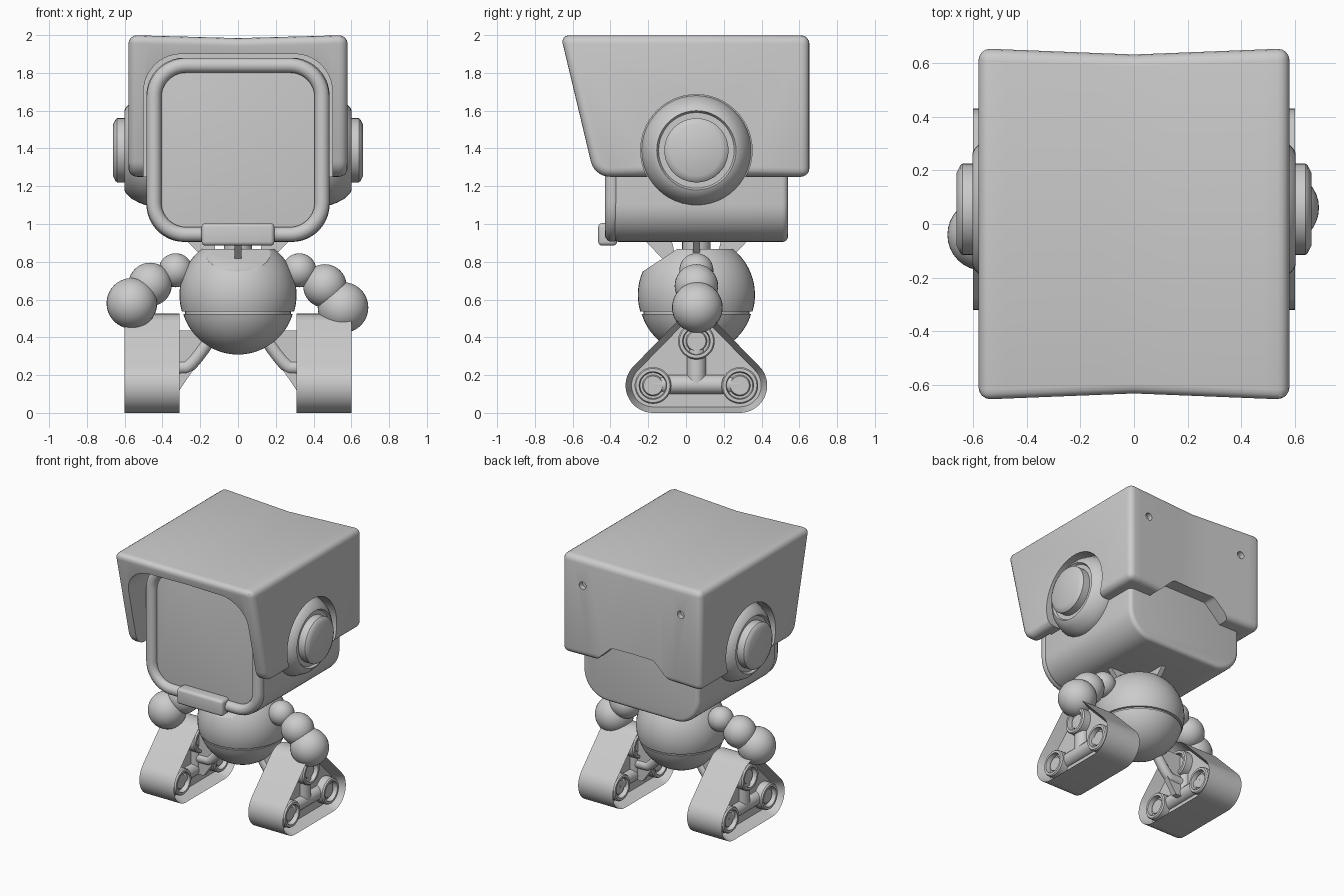
import bpy, bmesh, math
from mathutils import Matrix, Vector
from mathutils.geometry import convex_hull_2d

cube = bpy.data.objects.get("Cube")
if cube:
    bpy.data.objects.remove(cube)

grey = bpy.data.materials.new("plain_grey")
grey.use_nodes = True
grey.diffuse_color = (0.6, 0.6, 0.6, 1)
grey.node_tree.nodes["Principled BSDF"].inputs["Base Color"].default_value = (0.6, 0.6, 0.6, 1)

MID = 0.055  # depth of the body's centre line


def finish(obj):
    """Bake modifiers or curve, add the material and smooth with sharp edges kept."""
    dg = bpy.context.evaluated_depsgraph_get()
    dg.update()
    mesh = bpy.data.meshes.new_from_object(obj.evaluated_get(dg))
    name = obj.name
    bpy.data.objects.remove(obj)
    mesh.materials.clear()
    mesh.materials.append(grey)
    for p in mesh.polygons:
        p.use_smooth = True
    mesh.set_sharp_from_angle(angle=math.radians(32))
    new = bpy.data.objects.new(name, mesh)
    bpy.context.collection.objects.link(new)
    return new


def to_object(name, bm, bevel=0, cutters=()):
    bmesh.ops.recalc_face_normals(bm, faces=bm.faces)
    mesh = bpy.data.meshes.new(name)
    bm.to_mesh(mesh)
    bm.free()
    obj = bpy.data.objects.new(name, mesh)
    bpy.context.collection.objects.link(obj)
    if bevel:
        m = obj.modifiers.new("bevel", 'BEVEL')
        m.width, m.segments, m.angle_limit = bevel, 4, math.radians(40)
        m.use_clamp_overlap = False
    for c in cutters:
        m = obj.modifiers.new("cut", 'BOOLEAN')
        m.operation, m.object, m.solver = 'DIFFERENCE', c, 'EXACT'
    return finish(obj)


def hull(circles, n=40):
    """Outline around a set of (a, b, radius) circles."""
    pts = [Vector((a + r * math.cos(2 * math.pi * i / n), b + r * math.sin(2 * math.pi * i / n)))
           for a, b, r in circles for i in range(n)]
    return [pts[i] for i in convex_hull_2d(pts)]


def prism(pts, axis, lo, hi):
    bm = bmesh.new()
    place = (lambda a, b, t: (t, a, b)) if axis == 'x' else (lambda a, b, t: (a, t, b))
    rings = [[bm.verts.new(place(a, b, t)) for a, b in pts] for t in (lo, hi)]
    for ring in rings:
        bm.faces.new(ring)
    for i in range(len(pts)):
        j = (i + 1) % len(pts)
        bm.faces.new((rings[0][i], rings[0][j], rings[1][j], rings[1][i]))
    bmesh.ops.recalc_face_normals(bm, faces=bm.faces)
    return bm


def lathe(profile, matrix):
    """Spin (radius, height) points around z, then place."""
    bm = bmesh.new()
    vs = [bm.verts.new((r, 0, z)) for r, z in profile]
    es = [bm.edges.new(p) for p in zip(vs, vs[1:])]
    bmesh.ops.spin(bm, geom=vs + es, cent=(0, 0, 0), axis=(0, 0, 1), angle=2 * math.pi, steps=48)
    bmesh.ops.remove_doubles(bm, verts=bm.verts, dist=0.0005)
    bm.transform(matrix)
    return bm


def tube(name, points, radius, cyclic=False):
    cu = bpy.data.curves.new(name, 'CURVE')
    cu.dimensions = '3D'
    cu.bevel_depth, cu.bevel_resolution, cu.use_fill_caps = radius, 5, True
    sp = cu.splines.new('POLY')
    sp.points.add(len(points) - 1)
    for p, co in zip(sp.points, points):
        p.co = (*co, 1)
    sp.use_cyclic_u = cyclic
    obj = bpy.data.objects.new(name, cu)
    bpy.context.collection.objects.link(obj)
    return finish(obj)


def ball(name, co, r):
    bm = bmesh.new()
    bmesh.ops.create_uvsphere(bm, u_segments=32, v_segments=20, radius=r,
                              matrix=Matrix.Translation(co))
    return to_object(name, bm)


def sideways(s, x, y, z):
    return Matrix.Translation((s * x, y, z)) @ Matrix.Rotation(s * math.pi / 2, 4, 'Y')


# Head block, screen frame and clasp
outline = [(sx * 0.285, z, 0.2) for sx in (-1, 1) for z in (1.105, 1.68)]
to_object("head", prism(hull(outline), 'y', -0.385, 0.54), bevel=0.03)
path = [(sx * 0.275, z, 0.17) for sx in (-1, 1) for z in (1.115, 1.67)]
tube("screen_frame", [(x, -0.39, z) for x, z in hull(path)], 0.04, True)
clasp = bmesh.new()
bmesh.ops.create_cube(clasp, size=1, matrix=Matrix.Translation((0, -0.415, 0.945))
                      @ Matrix.Diagonal((0.385, 0.1, 0.12, 1)))
to_object("frame_clasp", clasp, bevel=0.022)

# Helmet shell with cut-outs for screen, ears, back notch and screw holes
cutters = []
opening = hull([(sx * 0.3, 1.7, 0.2) for sx in (-1, 1)] + [(sx * 0.5, 0.8, 0.001) for sx in (-1, 1)])
cutters.append(to_object("cut_opening", prism(opening, 'y', -1, -0.3)))
notch = hull([(sx * 0.16, 1.33, 0.045) for sx in (-1, 1)] + [(sx * 0.36, 1.15, 0.04) for sx in (-1, 1)])
cutters.append(to_object("cut_notch", prism(notch, 'y', 0.53, 1)))
for s in (-1, 1):
    lo, hi = sorted((s * 0.48, s * 0.8))
    cutters.append(to_object("cut_ear", prism(hull([(MID, 1.39, 0.295)], 64), 'x', lo, hi)))
    cutters.append(to_object("cut_screw", prism(hull([(s * 0.41, 1.79, 0.028)], 20), 'y', 0.61, 1)))

arc = [(-0.403 + 0.105 * math.cos(a), 1.355 + 0.105 * math.sin(a))
       for a in (math.radians(193 + 77 * i / 7) for i in range(8))]
shell = prism([(-0.665, 2.0)] + arc + [(0.655, 1.25), (0.655, 2.0)], 'x', -0.58, 0.58)
for i in range(-4, 5):
    bmesh.ops.bisect_plane(shell, geom=shell.verts[:] + shell.edges[:] + shell.faces[:],
                           plane_co=(i * 0.12, 0, 0), plane_no=(1, 0, 0))
for v in shell.verts:  # faces dip slightly towards the middle
    dip = 1 - abs(v.co.x) / 0.58
    v.co.y *= 1 - 0.035 * dip
    if v.co.z > 1.9:
        v.co.z -= 0.016 * dip
to_object("helmet", shell, bevel=0.045, cutters=cutters)
for c in cutters:
    bpy.data.objects.remove(c)

# Screw bottoms and ears
ear = [(0, 0.3), (0.29, 0.3), (0.29, 0.49), (0.277, 0.525), (0.255, 0.565), (0.225, 0.595),
       (0.21, 0.602), (0.2, 0.585), (0.17, 0.585), (0.17, 0.64), (0.163, 0.648), (0.135, 0.662), (0, 0.662)]
for s, side in ((1, "left"), (-1, "right")):
    to_object(side + "_ear", lathe(ear, sideways(s, 0, MID, 1.39)))

# Round body with seam groove, flat top and slanted chest
lower = [(0.303 * math.sin(a), 0.612 - 0.303 * math.cos(a))
         for a in (math.acos(0.089 / 0.303) * i / 14 for i in range(15))]
upper = [(math.sqrt(0.31 ** 2 - (z - 0.625) ** 2), z)
         for z in (0.537 + 0.33 * i / 16 for i in range(17))]
body = lathe(lower + [(0.28, 0.523), (0.28, 0.537)] + upper + [(0, 0.867)],
             Matrix.Translation((0, MID, 0)))
bmesh.ops.bisect_plane(body, geom=body.verts[:] + body.edges[:] + body.faces[:],
                       plane_co=(0, -0.235, 0.745), plane_no=(0, -0.12, 0.185), clear_outer=True)
bmesh.ops.holes_fill(body, edges=body.edges[:], sides=0)
to_object("body", body)

# Neck post with four thin fins
to_object("neck", lathe([(0, 0.8), (0.075, 0.8), (0.075, 0.95), (0, 0.95)], Matrix.Translation((0, MID, 0))))
for k in range(4):
    fin = prism([(0.27, 0.91), (0.13, 0.91), (0.1, 0.78), (0.145, 0.78)], 'y', -0.018, 0.018)
    fin.transform(Matrix.Translation((0, MID, 0)) @ Matrix.Rotation(k * math.pi / 2, 4, 'Z'))
    to_object("neck_fin", fin)

# Arms: chains of three balls
arms = {"left": ((0.325, MID, 0.755, 0.09), (0.46, MID, 0.672, 0.115), (0.556, 0.06, 0.558, 0.134)),
        "right": ((-0.33, MID, 0.755, 0.09), (-0.465, 0.02, 0.68, 0.115), (-0.562, -0.04, 0.58, 0.134))}
for side, balls in arms.items():
    for part, (x, y, z, r) in zip(("shoulder", "elbow", "hand"), balls):
        ball(side + "_" + part, (x, y, z), r)

# Track legs
wheels = [(-0.175, 0.145), (0.285, 0.145), (MID, 0.38)]
half = [(0, 0.105), (0.05, 0.105), (0.056, 0.09), (0.068, 0.09), (0.073, 0.125), (0.09, 0.125), (0.097, 0.115)]
wheel = half + [(r, -z) for r, z in reversed(half)]
for s, side in ((1, "left"), (-1, "right")):
    cx = s * 0.455
    track = prism(hull([(y, z, 0.145) for y, z in wheels], 48), 'x', cx - 0.145, cx + 0.145)
    caps = [f for f in track.faces if abs(f.normal.x) > 0.9]
    bmesh.ops.inset_individual(track, faces=caps, thickness=0.032)
    for f in caps:
        for v in f.verts:
            v.co.x -= math.copysign(0.085, v.co.x - cx)
    to_object(side + "_track", track)
    for y, z in wheels:
        to_object(side + "_wheel", lathe(wheel, sideways(s, 0.455, y, z)))
    for off in (-0.055, 0.055):
        x = cx + off
        tube(side + "_axle_bar", [(x, -0.175, 0.15), (x, 0.285, 0.15)], 0.052)
        tube(side + "_upright_bar", [(x, MID, 0.15), (x, MID, 0.38)], 0.052)
    # Bent pipe and brace plate joining track to body
    bend = [(0.15 + 0.1 * t * (1 - t) * 2 + 0.13 * t * t, 0.39 - 0.3 * t * (1 - t) - 0.15 * t * t)
            for t in (i / 10 for i in range(11))]
    tube(side + "_leg_pipe", [(s * x, MID, z) for x, z in bend] + [(s * 0.42, MID, 0.235)], 0.036)
    plate = [(s * x, z) for x, z in ((0.4, 0.12), (0.31, 0.12), (0.14, 0.37), (0.18, 0.435), (0.4, 0.435))]
    to_object(side + "_leg_brace", prism(plate, 'y', MID - 0.02, MID + 0.02))
